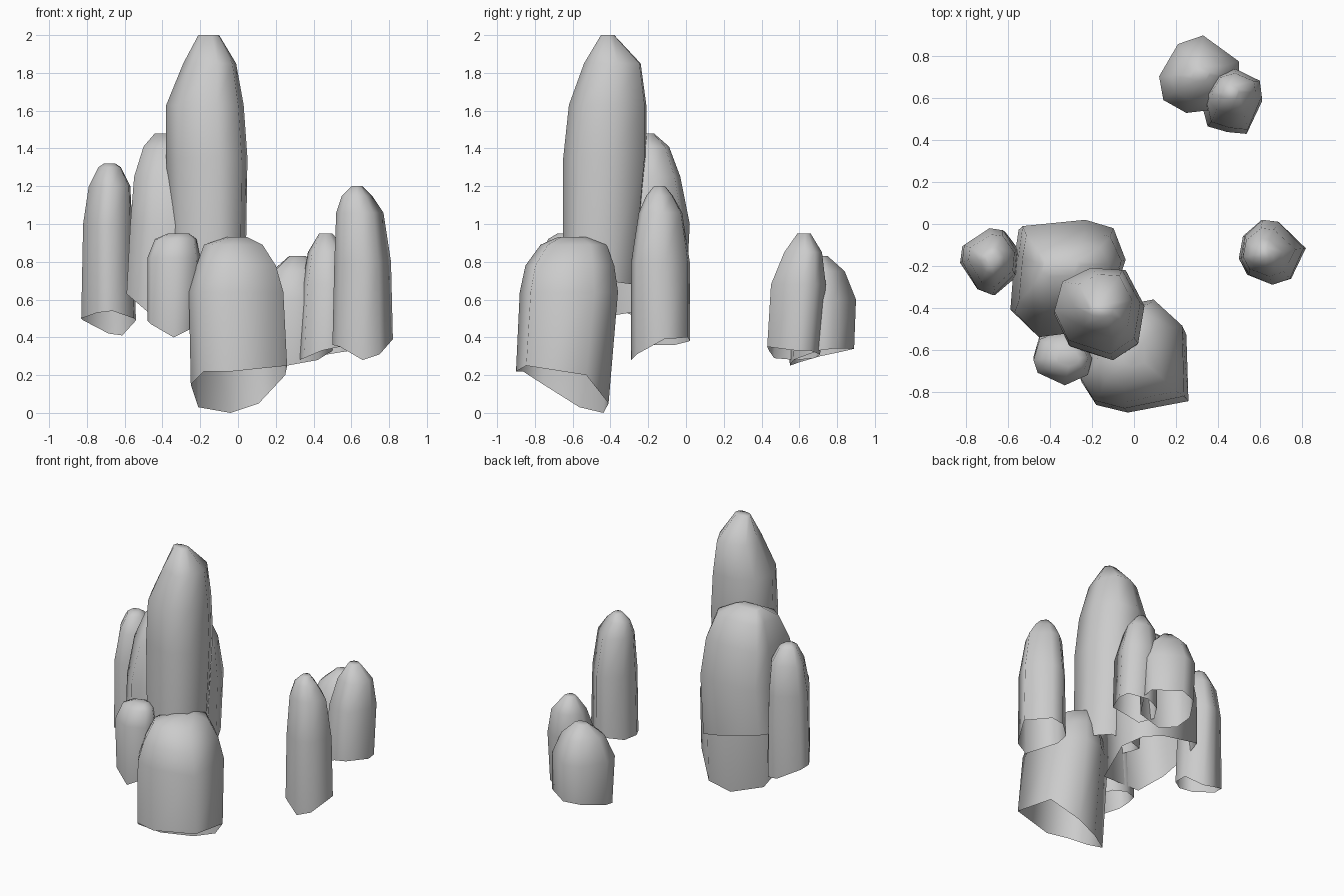
import bpy, bmesh


def crystal(name, outline, rings):
    """Loft an open-bottomed eight-sided shard.
    outline: (x, y, rim height) counter-clockwise, giving the irregular footprint;
    rings: (z, x_min, x_max, y_min, y_max) from bottom to top, the footprint is fitted to each."""
    xs = [p[0] for p in outline]
    ys = [p[1] for p in outline]
    shape = [((x - min(xs)) / (max(xs) - min(xs)),
              (y - min(ys)) / (max(ys) - min(ys)), h) for x, y, h in outline]
    bm = bmesh.new()
    loops = []
    for level, (z, x0, x1, y0, y1) in enumerate(rings):
        loops.append([bm.verts.new((x0 + (x1 - x0) * u, y0 + (y1 - y0) * v,
                                    z if level else h)) for u, v, h in shape])
    n = len(outline)
    for low, high in zip(loops, loops[1:]):
        for i in range(n):
            j = (i + 1) % n
            bm.faces.new((low[i], low[j], high[j], high[i]))
    bm.faces.new(loops[-1])
    for f in bm.faces:
        f.smooth = True
    mesh = bpy.data.meshes.new(name)
    bm.to_mesh(mesh)
    bm.free()
    bpy.context.collection.objects.link(bpy.data.objects.new(name, mesh))


# Main cluster
crystal("tall_crystal",
        [(.05, -.39, .70), (-.04, -.22, .68), (-.20, -.21, .68), (-.34, -.28, .70),
         (-.38, -.43, .75), (-.31, -.58, .75), (-.10, -.65, .72), (.02, -.57, .70)],
        [(.70, -.36, .04, -.65, -.27),
         (1.35, -.38, .05, -.65, -.21),
         (1.63, -.38, .03, -.62, -.21),
         (1.85, -.29, -.01, -.54, -.24),
         (2.00, -.21, -.10, -.45, -.38)])

crystal("broad_rear_crystal",
        [(-.04, -.17, .55), (-.10, -.02, .58), (-.24, .02, .62), (-.55, -.01, .69),
         (-.57, -.15, .66), (-.59, -.42, .63), (-.47, -.54, .53), (-.15, -.50, .50)],
        [(.60, -.59, -.05, -.52, .00),
         (1.00, -.57, -.04, -.54, .02),
         (1.25, -.55, -.06, -.46, -.03),
         (1.41, -.50, -.12, -.38, -.09),
         (1.48, -.44, -.25, -.25, -.17)])

crystal("left_crystal",
        [(-.55, -.13, .49), (-.62, -.03, .41), (-.69, -.02, .42), (-.82, -.10, .49),
         (-.83, -.18, .50), (-.75, -.31, .53), (-.67, -.34, .54), (-.56, -.24, .50)],
        [(.50, -.83, -.54, -.34, -.03),
         (1.00, -.82, -.56, -.34, -.02),
         (1.20, -.79, -.57, -.30, -.05),
         (1.30, -.74, -.62, -.24, -.11),
         (1.32, -.71, -.65, -.20, -.14)])

crystal("small_front_crystal",
        [(-.20, -.64, .45), (-.25, -.54, .46), (-.35, -.51, .47), (-.45, -.55, .48),
         (-.48, -.65, .49), (-.46, -.71, .47), (-.33, -.77, .40), (-.22, -.72, .45)],
        [(.44, -.48, -.22, -.75, -.50),
         (.82, -.48, -.20, -.77, -.51),
         (.92, -.44, -.22, -.73, -.54),
         (.95, -.37, -.26, -.68, -.60)])

crystal("broad_front_crystal",
        [(.25, -.84, .25), (.24, -.49, .20), (.10, -.36, .05), (-.05, -.39, .00),
         (-.22, -.53, .03), (-.26, -.74, .15), (-.19, -.86, .22), (-.04, -.90, .22)],
        [(.15, -.25, .26, -.90, -.41),
         (.64, -.26, .24, -.88, -.36),
         (.78, -.22, .20, -.85, -.38),
         (.89, -.18, .13, -.77, -.42),
         (.93, -.06, .05, -.68, -.52)])

# Separate right crystal
crystal("right_crystal",
        [(.82, -.12, .39), (.69, .01, .40), (.61, .02, .38), (.52, -.06, .36),
         (.50, -.17, .36), (.54, -.25, .35), (.66, -.30, .28), (.75, -.27, .31)],
        [(.36, .50, .82, -.29, .02),
         (.80, .51, .81, -.29, .02),
         (1.06, .52, .77, -.25, -.02),
         (1.15, .55, .71, -.21, -.07),
         (1.20, .60, .66, -.17, -.11)])

# Rear pair
crystal("rear_short_crystal",
        [(.50, .70, .33), (.50, .78, .34), (.33, .90, .34), (.21, .86, .33),
         (.12, .71, .30), (.14, .60, .27), (.25, .54, .25), (.42, .56, .28)],
        [(.34, .13, .50, .55, .89),
         (.60, .12, .50, .53, .90),
         (.75, .18, .44, .59, .84),
         (.83, .27, .36, .68, .75)])

crystal("rear_tall_crystal",
        [(.61, .60, .33), (.60, .68, .33), (.48, .74, .31), (.39, .71, .29),
         (.33, .60, .28), (.36, .47, .29), (.45, .44, .33), (.54, .43, .35)],
        [(.33, .32, .61, .43, .71),
         (.68, .34, .61, .45, .74),
         (.85, .37, .58, .52, .72),
         (.95, .43, .50, .59, .66)])
